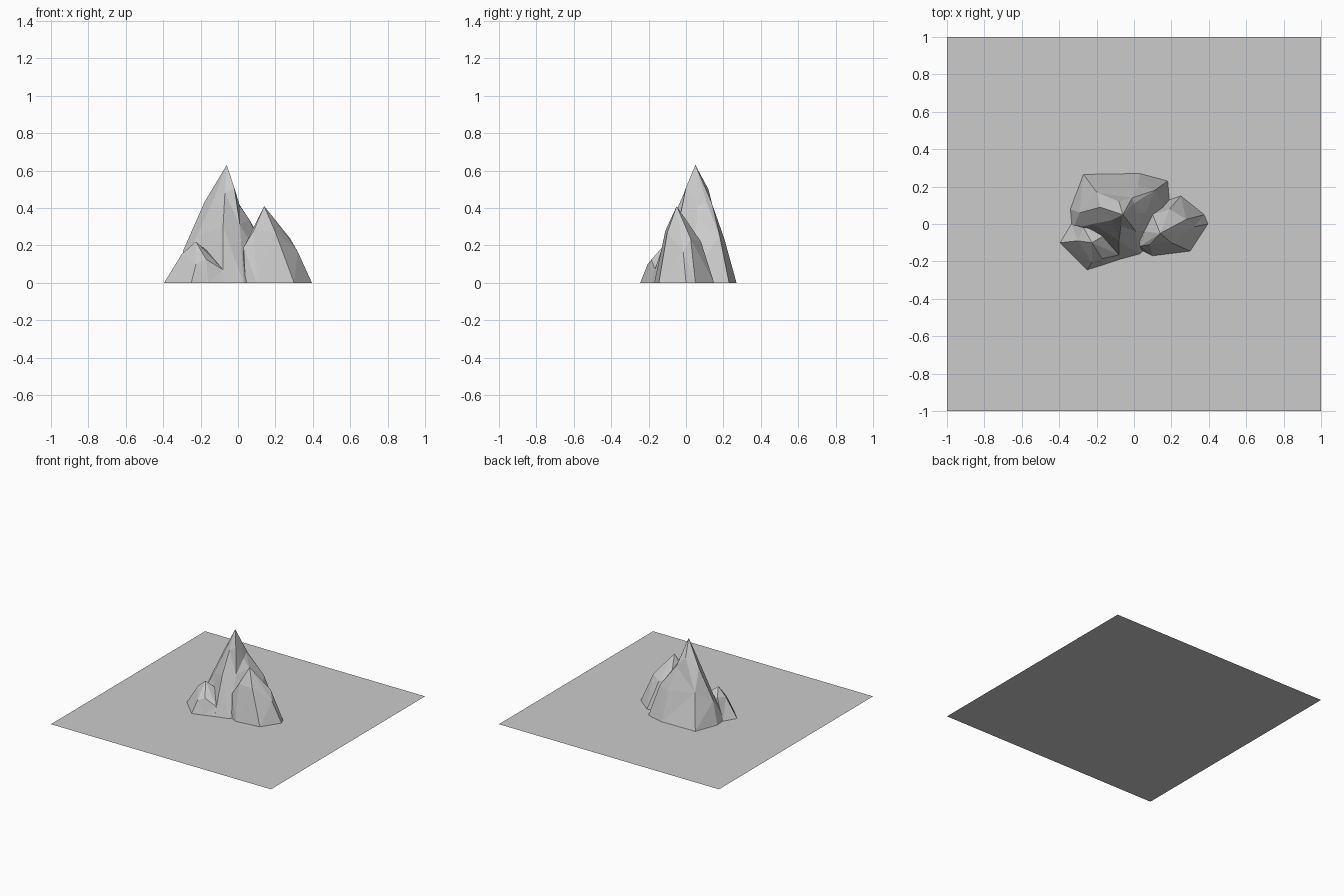
import bpy, bmesh


def rock(name, columns, apex):
    """Loft faceted rock: each column runs from the base up towards the apex."""
    bm = bmesh.new()
    cols = [[bm.verts.new(p) for p in col] for col in columns]
    top = bm.verts.new(apex)
    for a, b in zip(cols, cols[1:] + cols[:1]):
        for i in range(len(a) - 1):
            bm.faces.new((a[i], b[i], b[i + 1], a[i + 1]))
        bm.faces.new((a[-1], b[-1], top))
    # split the bent quads so that the facets stay flat
    bmesh.ops.triangulate(bm, faces=[f for f in bm.faces if len(f.verts) == 4])
    bmesh.ops.recalc_face_normals(bm, faces=bm.faces[:])
    mesh = bpy.data.meshes.new(name)
    bm.to_mesh(mesh)
    bm.free()
    obj = bpy.data.objects.new(name, mesh)
    bpy.context.collection.objects.link(obj)
    return obj


# flat square base sheet
bpy.ops.mesh.primitive_plane_add(size=2)
bpy.context.object.name = "base_sheet"

# tall central peak, columns counter-clockwise from the front
rock("main_peak", [
    [(-0.08, -0.19, 0), (-0.08, -0.09, 0.30), (-0.07, -0.01, 0.48)],
    [(0.03, -0.16, 0), (0.01, -0.04, 0.31), (-0.02, 0.0, 0.51)],
    [(0.20, 0.0, 0), (0.06, 0.06, 0.34), (0.01, 0.06, 0.41)],
    [(0.18, 0.23, 0), (0.11, 0.18, 0.25), (0.0, 0.11, 0.43)],
    [(0.03, 0.27, 0), (0.02, 0.205, 0.235), (-0.01, 0.14, 0.42)],
    [(-0.27, 0.265, 0), (-0.20, 0.17, 0.26), (-0.08, 0.12, 0.50)],
    [(-0.34, 0.08, 0), (-0.29, 0.06, 0.18), (-0.18, 0.09, 0.43)],
    [(-0.33, -0.03, 0), (-0.22, 0.0, 0.25), (-0.12, 0.02, 0.47)],
], (-0.06, 0.05, 0.63))

# medium peak on the right
rock("right_peak", [
    [(0.04, -0.14, 0), (0.03, -0.12, 0.19)],
    [(0.10, -0.17, 0), (0.085, -0.11, 0.28)],
    [(0.30, -0.145, 0), (0.20, -0.10, 0.27)],
    [(0.395, 0.0, 0), (0.32, -0.015, 0.165)],
    [(0.375, 0.05, 0), (0.28, 0.025, 0.235)],
    [(0.25, 0.15, 0), (0.19, 0.08, 0.22)],
    [(0.10, 0.10, 0), (0.10, 0.05, 0.25)],
    [(0.02, 0.0, 0), (0.06, -0.04, 0.25)],
], (0.14, -0.05, 0.41))

# low peak at the front left
rock("left_peak", [
    [(-0.25, -0.245, 0), (-0.225, -0.205, 0.10)],
    [(-0.16, -0.217, 0), (-0.17, -0.185, 0.125)],
    [(-0.08, -0.19, 0), (-0.08, -0.165, 0.07)],
    [(-0.10, -0.02, 0), (-0.14, -0.05, 0.15)],
    [(-0.335, 0.0, 0), (-0.27, -0.02, 0.17)],
    [(-0.395, -0.10, 0), (-0.30, -0.09, 0.155)],
], (-0.225, -0.10, 0.22))
